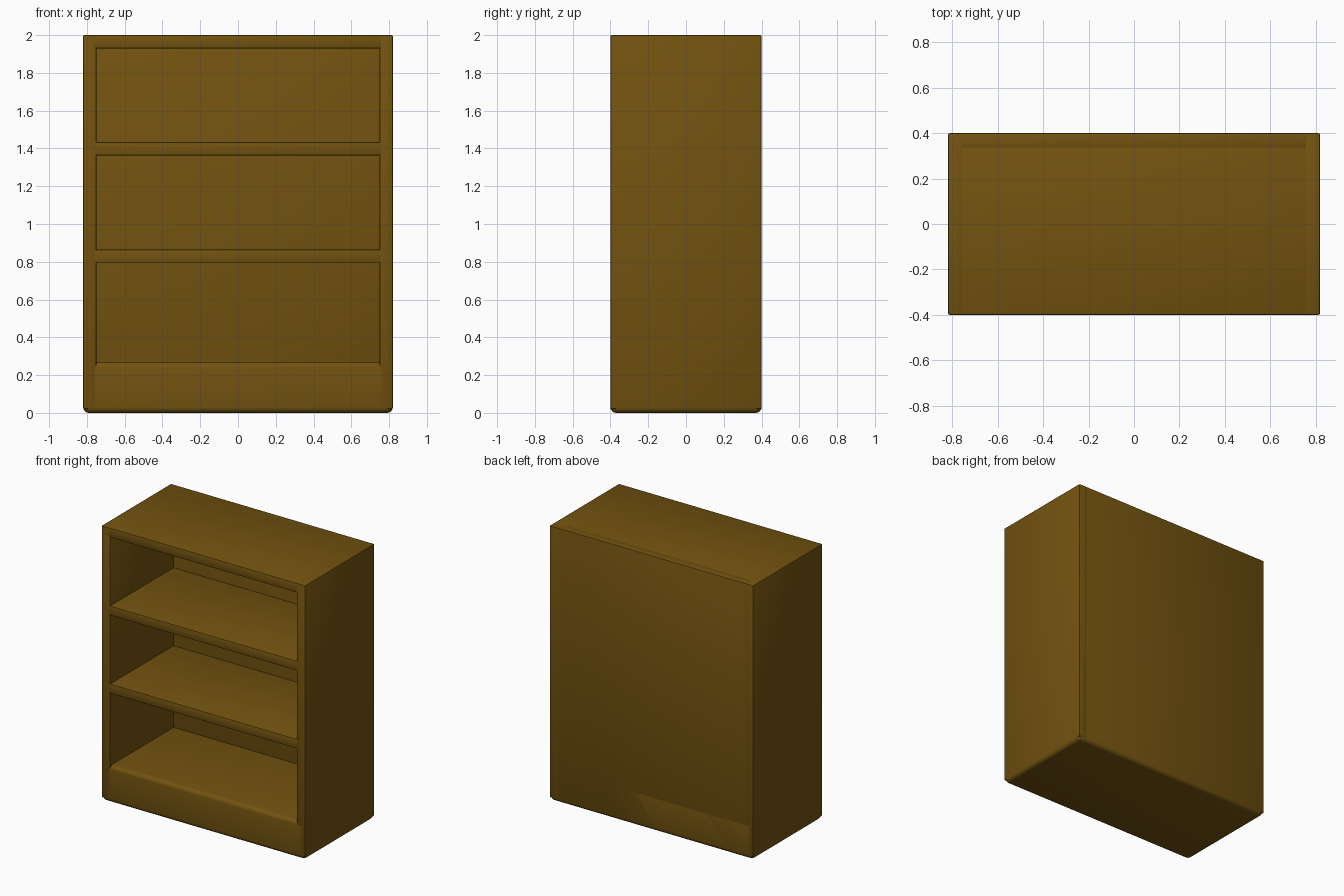
import bpy

if "Cube" in bpy.data.objects:
    bpy.data.objects.remove(bpy.data.objects["Cube"])

wood = bpy.data.materials.new("brown_wood")
wood.diffuse_color = (0.17, 0.085, 0.005, 1)
wood.use_nodes = True
wood.node_tree.nodes["Principled BSDF"].inputs["Base Color"].default_value = wood.diffuse_color


def board(name, lo, hi, radius=0.007, segments=2):
    """Rounded-edge board spanning the corners lo..hi."""
    size = [b - a for a, b in zip(lo, hi)]
    mid = [(a + b) / 2 for a, b in zip(lo, hi)]
    bpy.ops.mesh.primitive_cube_add(size=1, location=mid)
    ob = bpy.context.object
    ob.name = name
    ob.scale = size
    bpy.ops.object.transform_apply(location=False, rotation=False, scale=True)
    mod = ob.modifiers.new("rounded_edges", 'BEVEL')
    mod.width = radius
    mod.segments = segments
    bpy.ops.object.modifier_apply(modifier=mod.name)
    bpy.ops.object.shade_smooth_by_angle()
    ob.data.materials.append(wood)
    return ob


W, D, H, T = 0.82, 0.40, 2.0, 0.07   # half width, half depth, height, thickness

# side panels
for name, x in (("left_side", -W), ("right_side", W - T)):
    board(name, (x, -D, 0.02), (x + T, D, H))

# back panel and top
board("back_panel", (-W, D - T, 0.02), (W, D, H))
board("top_board", (-W, -D, H - T), (W, D, H))

# shelves, let into the sides and back
for i, z in enumerate((0.795, 1.363)):
    board(f"shelf_{i + 1}", (-W + 0.02, -D, z), (W - 0.02, D - 0.02, z + T))

# thick base with softer edges
board("base", (-W, -D, 0), (W, D, 0.27), radius=0.03, segments=4)
